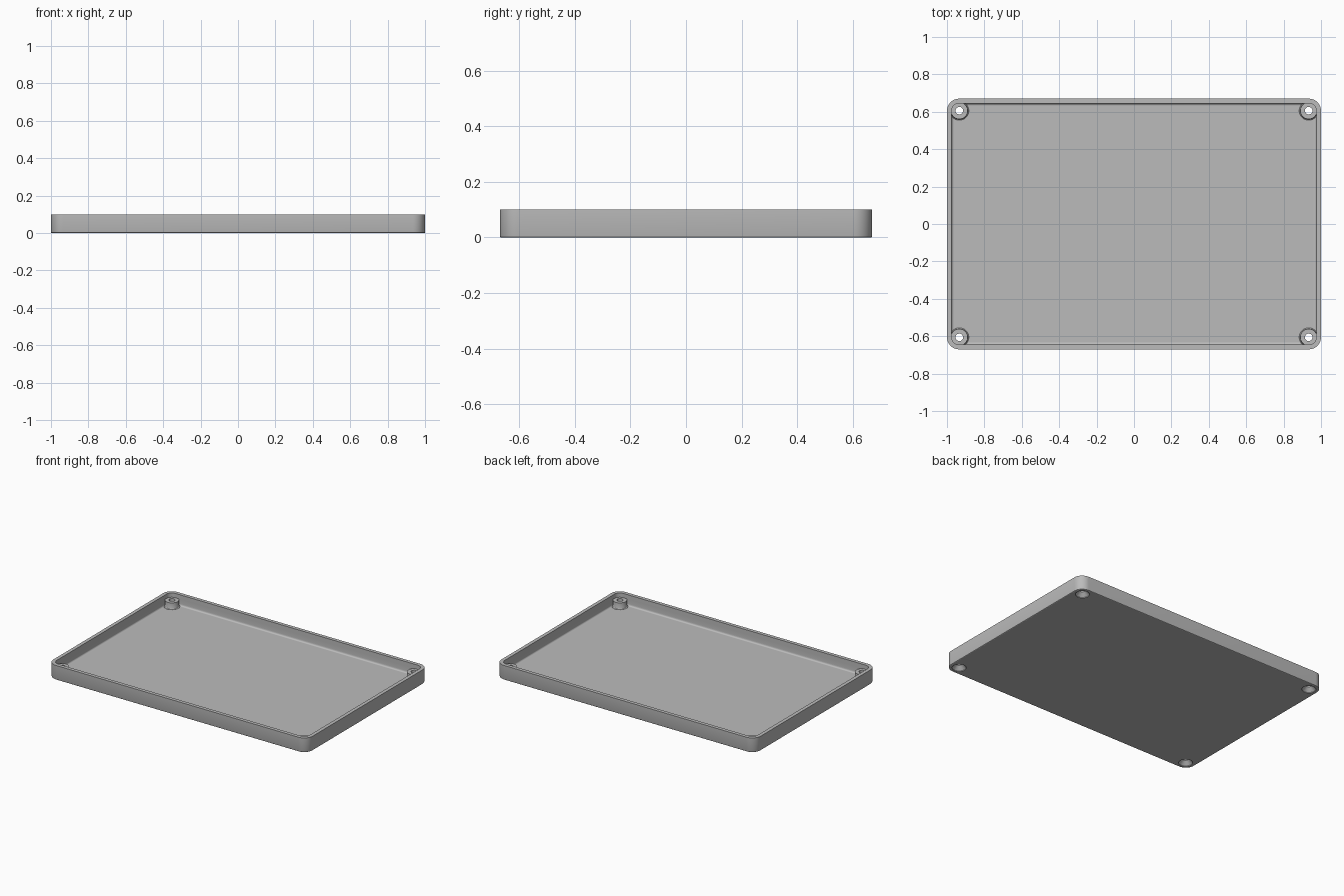
import bpy, bmesh
from math import cos, sin, pi

cube = bpy.data.objects.get("Cube")
if cube:
    bpy.data.objects.remove(cube, do_unlink=True)

HALF_X, HALF_Y, HEIGHT = 1.0, 0.67, 0.1
CORNER = 0.065
POSTS = [(sx * 0.934, sy * 0.606) for sx in (-1, 1) for sy in (-1, 1)]

grey = bpy.data.materials.new("grey plastic")
grey.use_nodes = True
colour = (0.5, 0.5, 0.5, 1)
grey.diffuse_color = colour
grey.node_tree.nodes["Principled BSDF"].inputs["Base Color"].default_value = colour


def rounded_rect(inset, z, steps=12):
    """Loop of points around the tray outline, moved inward by inset."""
    r = CORNER - inset
    pts = []
    for q, (sx, sy) in enumerate([(1, 1), (-1, 1), (-1, -1), (1, -1)]):
        for i in range(steps + 1):
            a = (q + i / steps) * pi / 2
            pts.append((sx * (HALF_X - CORNER) + r * cos(a),
                        sy * (HALF_Y - CORNER) + r * sin(a), z))
    return pts


def circle(x, y, r, z, n=48):
    return [(x + r * cos(2 * pi * i / n), y + r * sin(2 * pi * i / n), z)
            for i in range(n)]


def skin(bm, loops):
    """Join successive loops with quads and cap both ends."""
    rings = [[bm.verts.new(p) for p in loop] for loop in loops]
    for a, b in zip(rings, rings[1:]):
        for i in range(len(a)):
            j = (i + 1) % len(a)
            bm.faces.new((a[i], a[j], b[j], b[i]))
    bm.faces.new(rings[0][::-1])
    bm.faces.new(rings[-1])


def make_object(name, solids):
    bm = bmesh.new()
    for loops in solids:
        skin(bm, loops)
    bmesh.ops.recalc_face_normals(bm, faces=bm.faces)
    mesh = bpy.data.meshes.new(name)
    bm.to_mesh(mesh)
    bm.free()
    mesh.materials.append(grey)
    obj = bpy.data.objects.new(name, mesh)
    bpy.context.collection.objects.link(obj)
    return obj


def lathe_at_posts(profile):
    return [[circle(x, y, r, z) for r, z in profile] for x, y in POSTS]


# Tray: outer wall, rim, inner wall and a small fillet down to the floor
floor_z, wall, fillet = 0.025, 0.025, 0.012
outline = [(0.004, 0), (0.001, 0.002), (0, 0.005), (0, HEIGHT), (wall, HEIGHT)]
for i in range(6):
    a = i / 5 * pi / 2
    outline.append((wall + fillet * (1 - cos(a)),
                    floor_z + fillet * (1 - sin(a))))
tray = make_object("tray", [[rounded_rect(d, z) for d, z in outline]])

# Screw posts in the corners, flared at the foot
posts = make_object("screw_posts", lathe_at_posts(
    [(0.051, 0.012), (0.051, 0.026), (0.047, 0.029), (0.045, 0.034), (0.045, 0.07)]))

# Through holes, countersunk from underneath
holes = make_object("screw_hole_cutters", lathe_at_posts(
    [(0.045, -0.01), (0.045, 0.004), (0.02, 0.03), (0.02, 0.15)]))

bpy.ops.object.select_all(action='DESELECT')
bpy.context.view_layer.objects.active = tray
tray.select_set(True)
for tool, operation in ((posts, 'UNION'), (holes, 'DIFFERENCE')):
    mod = tray.modifiers.new(tool.name, 'BOOLEAN')
    mod.object = tool
    mod.operation = operation
    mod.solver = 'EXACT'
    bpy.ops.object.modifier_apply(modifier=mod.name)
    bpy.data.objects.remove(tool, do_unlink=True)

bpy.ops.object.shade_smooth_by_angle(angle=pi / 6)
